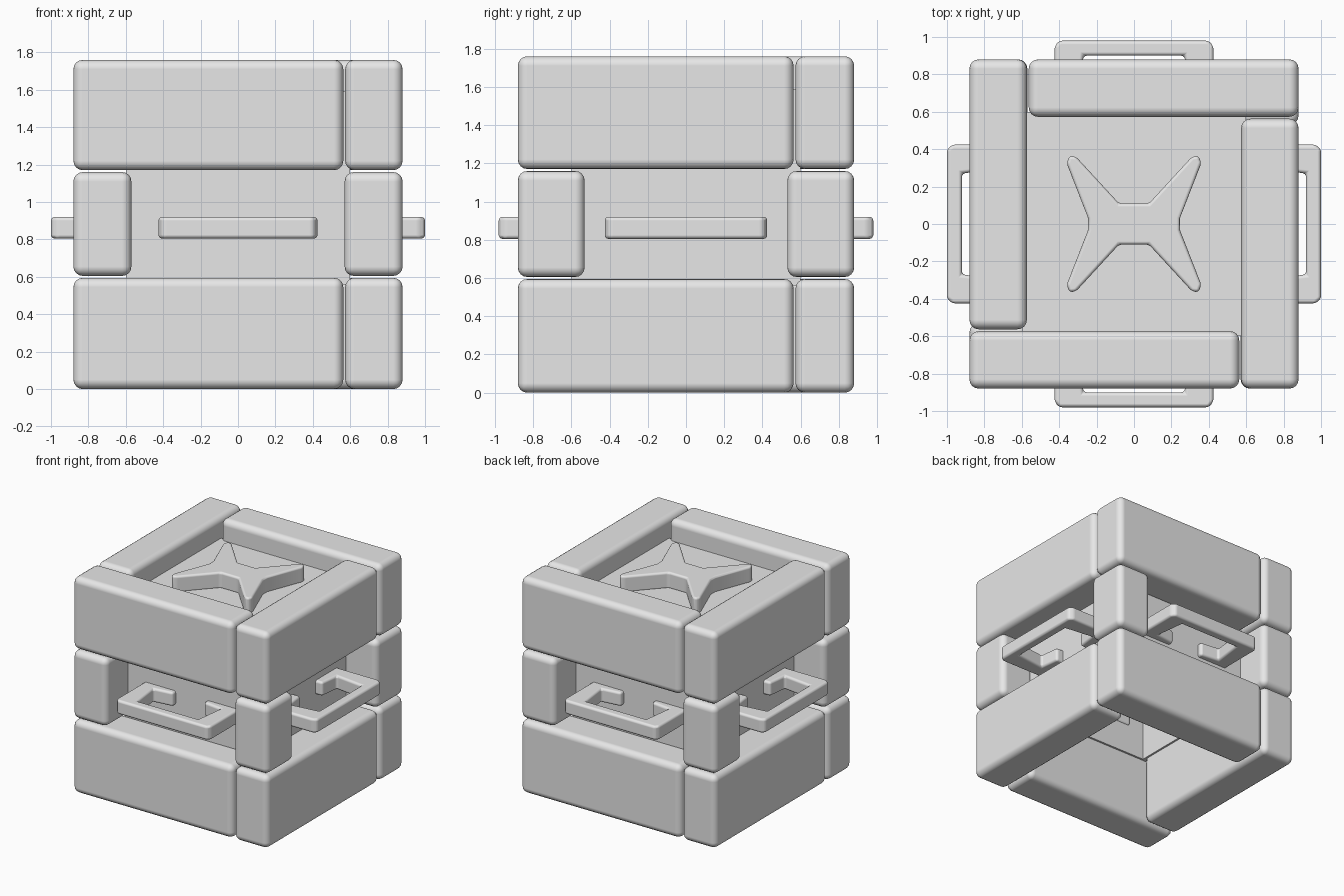
import bpy, bmesh
from math import pi
from mathutils import Matrix, Vector

cube = bpy.data.objects.get("Cube")
if cube:
    bpy.data.objects.remove(cube, do_unlink=True)

GREY = (0.8, 0.8, 0.8, 1.0)
mat = bpy.data.materials.new("plain grey")
mat.use_nodes = True
mat.diffuse_color = GREY
mat.node_tree.nodes["Principled BSDF"].inputs["Base Color"].default_value = GREY


def finish(name, bm, turn=0, bevel=0.0):
    """Turn the mesh by quarter turns, round its edges and add it to the scene."""
    bmesh.ops.transform(bm, matrix=Matrix.Rotation(turn * pi / 2, 4, 'Z'), verts=bm.verts)
    bmesh.ops.recalc_face_normals(bm, faces=bm.faces)
    mesh = bpy.data.meshes.new(name)
    bm.to_mesh(mesh)
    bm.free()
    mesh.materials.append(mat)
    obj = bpy.data.objects.new(name, mesh)
    bpy.context.collection.objects.link(obj)
    if bevel:
        for p in mesh.polygons:
            p.use_smooth = True
        mod = obj.modifiers.new("rounded_edges", 'BEVEL')
        mod.width = bevel
        mod.segments = 4
        mod.limit_method = 'ANGLE'
        mod.harden_normals = True
    return obj


def box(name, low, high, turn=0, bevel=0.0):
    low, high = Vector(low), Vector(high)
    bm = bmesh.new()
    bmesh.ops.create_cube(bm, size=1)
    bmesh.ops.scale(bm, vec=high - low, verts=bm.verts)
    bmesh.ops.translate(bm, vec=(low + high) / 2, verts=bm.verts)
    return finish(name, bm, turn, bevel)


def prism(name, outline, z0, z1, turn=0, bevel=0.0):
    bm = bmesh.new()
    face = bm.faces.new([bm.verts.new((x, y, z0)) for x, y in outline])
    ext = bmesh.ops.extrude_face_region(bm, geom=[face])
    top = [v for v in ext["geom"] if isinstance(v, bmesh.types.BMVert)]
    bmesh.ops.translate(bm, vec=(0, 0, z1 - z0), verts=top)
    return finish(name, bm, turn, bevel)


# Half outline of a carrying handle: outer bar, leg and inward hook
half = [(0.40, -0.98), (0.425, -0.95), (0.425, -0.55), (0.14, -0.55),
        (0.14, -0.64), (0.30, -0.66), (0.27, -0.90)]
handle_outline = half + [(-x, y) for x, y in reversed(half)]

sides = ("front", "left", "back", "right")
for turn, side in enumerate(sides):
    # Upper and lower rings of thick planks, overlapping like a pinwheel
    for level, z0, z1 in (("lower", 0.0, 0.595), ("upper", 1.17, 1.76)):
        box(f"{level}_{side}_plank", (-0.88, -0.88, z0), (0.563, -0.573, z1), turn, 0.05)
    # Recessed wall and handle
    box(f"{side}_wall", (-0.60, -0.60, 0.56), (0.56, -0.56, 1.56), turn)
    handle = prism(f"{side}_handle", handle_outline, 0.805, 0.92, turn, 0.03)
    if side in ("left", "right"):
        handle.location.x = 0.02 if side == "left" else -0.02

# Corner blocks between the rings
for sx, across in ((-1, "right"), (1, "left")):
    for sy, along in ((-1, "front"), (1, "back")):
        x, y = sx * 0.725, sy * 0.705
        box(f"{along}_{across}_corner_block", (x - 0.155, y - 0.175, 0.605),
            (x + 0.155, y + 0.175, 1.16), 0, 0.05)

# Sunken lid
box("lid", (-0.6, -0.6, 1.53), (0.6, 0.6, 1.59))

# Raised cross on the lid, mirrored from one quarter
quarter = [(0.245, 0.03), (0.36, 0.325), (0.345, 0.365), (0.31, 0.36), (0.08, 0.11)]
cross = list(quarter)
cross += [(-x, y) for x, y in reversed(quarter)]
cross += [(-x, -y) for x, y in quarter]
cross += [(x, -y) for x, y in reversed(quarter)]
prism("lid_cross", cross, 1.58, 1.715, 0, 0.025)
